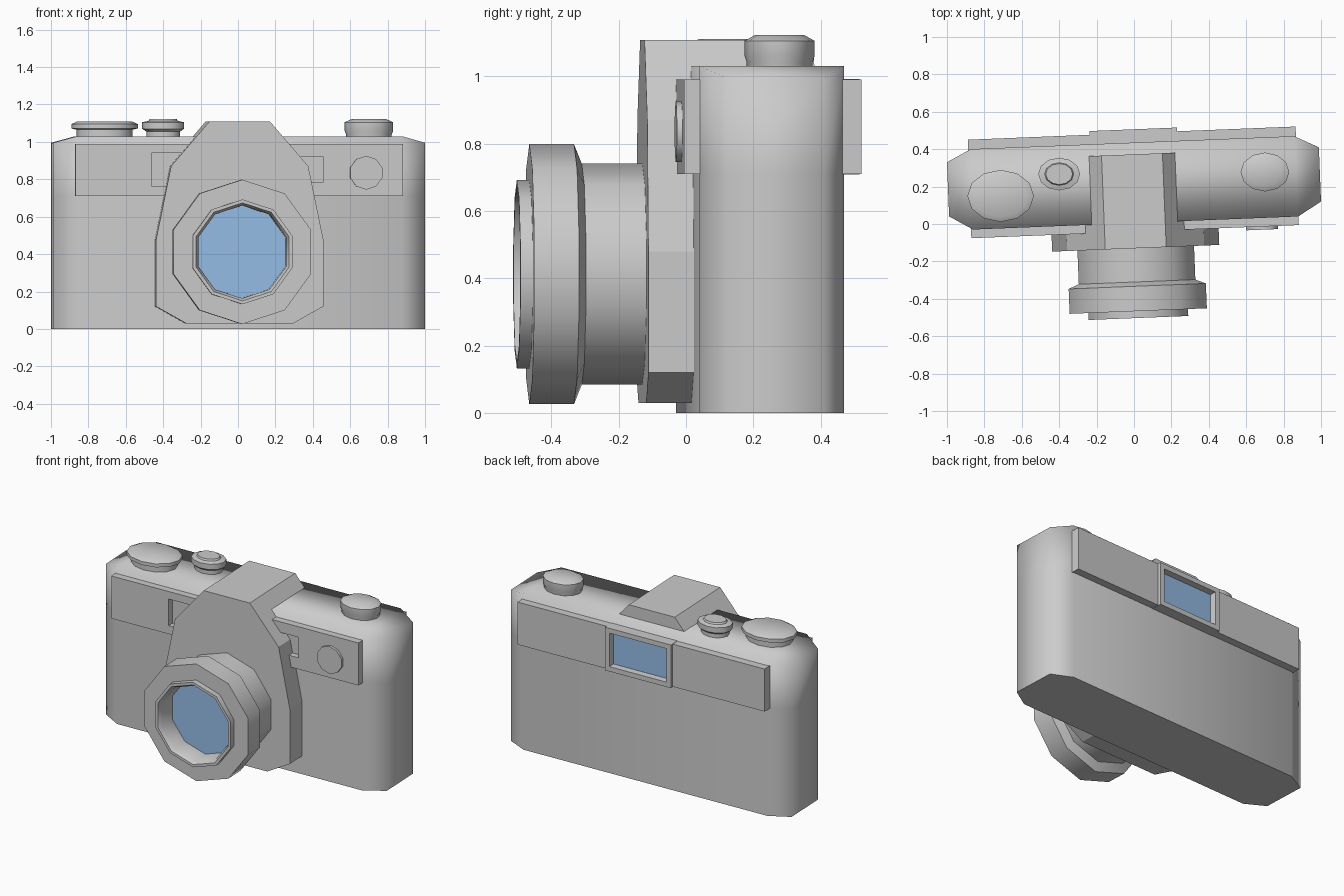
import bpy, bmesh, math
from mathutils import Matrix, Vector

cube = bpy.data.objects.get("Cube")
if cube:
    bpy.data.objects.remove(cube, do_unlink=True)

# the whole camera is turned slightly about the vertical axis
TURN = Matrix.Rotation(math.radians(2.3), 4, 'Z')


def material(name, color):
    m = bpy.data.materials.new(name)
    m.use_nodes = True
    m.diffuse_color = color
    m.node_tree.nodes["Principled BSDF"].inputs["Base Color"].default_value = color
    return m


GREY = material("body_grey", (0.6, 0.6, 0.6, 1))
BLUE = material("glass_blue", (0.31, 0.52, 0.82, 1))


def finish(name, bm, mats=(GREY,), smooth=None):
    bmesh.ops.recalc_face_normals(bm, faces=bm.faces)
    me = bpy.data.meshes.new(name)
    bm.to_mesh(me)
    bm.free()
    for m in mats:
        me.materials.append(m)
    if smooth:
        me.shade_smooth()
        me.set_sharp_from_angle(angle=math.radians(smooth))
    ob = bpy.data.objects.new(name, me)
    ob.matrix_world = TURN
    bpy.context.collection.objects.link(ob)
    return ob


def box_mesh(x0, x1, y0, y1, z0, z1):
    bm = bmesh.new()
    bmesh.ops.create_cube(bm, size=1)
    for v in bm.verts:
        v.co = Vector(((x0 + x1) / 2 + v.co.x * (x1 - x0),
                       (y0 + y1) / 2 + v.co.y * (y1 - y0),
                       (z0 + z1) / 2 + v.co.z * (z1 - z0)))
    return bm


def prism(name, half, y0, y1, cx=0.004):
    """Mirrored front outline pushed from y0 to y1."""
    pts = half + [(-x, z) for x, z in reversed(half)]
    bm = bmesh.new()
    face = bm.faces.new([bm.verts.new((cx + x, y0, z)) for x, z in pts])
    ext = bmesh.ops.extrude_face_region(bm, geom=[face])["geom"]
    bmesh.ops.translate(bm, vec=(0, y1 - y0, 0),
                        verts=[g for g in ext if isinstance(g, bmesh.types.BMVert)])
    return finish(name, bm)


def lathe(name, profile, place, sides=10, mat=GREY, smooth=40):
    """Rings of (radius, height), capped at both ends, moved by a matrix."""
    bm = bmesh.new()
    rings = [[bm.verts.new((r * math.cos(2 * math.pi * i / sides),
                            r * math.sin(2 * math.pi * i / sides), h))
              for i in range(sides)] for r, h in profile]
    for a, b in zip(rings, rings[1:]):
        for i in range(sides):
            j = (i + 1) % sides
            bm.faces.new((a[i], a[j], b[j], b[i]))
    bm.faces.new(rings[0])
    bm.faces.new(rings[-1])
    bm.transform(place)
    return finish(name, bm, (mat,), smooth)


# body: long octagonal block, ends lowered a little, soft top edge
bm = bmesh.new()
half = [(0.87, 0.005), (0.995, 0.08), (0.995, 0.37), (0.865, 0.435)]
plan = half + [(-x, y) for x, y in reversed(half)]
rows = []
for z, end_z in ((0, 0), (0.71, 0.71), (1.03, 0.995)):
    rows.append([bm.verts.new((0.009 + x, y, end_z if abs(x) > 0.9 else z)) for x, y in plan])
for a, b in zip(rows, rows[1:]):
    for i in range(8):
        j = (i + 1) % 8
        bm.faces.new((a[i], a[j], b[j], b[i]))
bm.faces.new(rows[0])
t = rows[-1]
for idx in ((0, 1, 2, 3), (0, 3, 4, 7), (4, 5, 6, 7)):
    bm.faces.new([t[i] for i in idx])
for e in bm.edges:
    e.smooth = not all(v.co.z < 0.01 for v in e.verts)
for f in bm.faces:
    f.smooth = True
finish("body", bm)

# lens mount plate and prism hump
prism("mount_plate", [(0.287, 0.03), (0.447, 0.12), (0.447, 0.48), (0.367, 0.87),
                      (0.163, 1.108)], -0.13, 0.012)
prism("prism_hump", [(0.36, 0.878), (0.163, 1.108)], -0.128, 0.372)

# front strips with a window notch beside the mount
for name, x0, x1, n0, n1, z0, z1 in (
        ("front_strip_right", -0.872, -0.1, -0.465, -0.2, 0.765, 0.94),
        ("front_strip_left", 0.1, 0.88, 0.2, 0.457, 0.785, 0.92)):
    strip = finish(name, box_mesh(x0, x1, -0.041, 0.03, 0.71, 0.99))
    cutter = finish(name + "_cutter", box_mesh(n0, n1, -0.1, -0.002, z0, z1))
    cutter.hide_render = True
    cutter.hide_viewport = True
    cutter.display_type = 'WIRE'
    mod = strip.modifiers.new("notch", 'BOOLEAN')
    mod.operation = 'DIFFERENCE'
    mod.solver = 'EXACT'
    mod.object = cutter

# back strips either side of the eyepiece
finish("back_strip_right", box_mesh(-0.87, -0.21, 0.42, 0.486, 0.71, 0.99))
finish("back_strip_left", box_mesh(0.245, 0.884, 0.42, 0.486, 0.71, 0.99))

# eyepiece block with a sunken window
bm = box_mesh(-0.218, 0.25, 0.42, 0.506, 0.708, 0.992)
bm.normal_update()
back = max(bm.faces, key=lambda f: f.calc_center_median().y)
bmesh.ops.inset_region(bm, faces=[back], thickness=0.045)
bmesh.ops.inset_region(bm, faces=[back], thickness=0.004, depth=-0.04)
back.material_index = 1
finish("eyepiece", bm, (GREY, BLUE))

# lens: axis towards the front, one corner pointing up
AXIS = (Matrix.Translation((0.004, 0, 0.412)) @ Matrix.Rotation(math.pi / 2, 4, 'X')
        @ Matrix.Rotation(math.pi / 2, 4, 'Z'))
lathe("lens_barrel", [(0.328, 0.12), (0.328, 0.31), (0.386, 0.333), (0.386, 0.466),
                      (0.28, 0.466), (0.28, 0.503), (0.262, 0.503), (0.248, 0.48),
                      (0.248, 0.36)], AXIS)
lathe("lens_glass", [(0.246, 0.362), (0.246, 0.368)], AXIS, mat=BLUE)

# round front button
BUTTON = Matrix.Translation((0.684, 0, 0.835)) @ Matrix.Rotation(math.pi / 2, 4, 'X')
lathe("front_button", [(0.09, 0.03), (0.09, 0.058)], BUTTON @ Matrix.Rotation(math.pi / 2, 4, 'Z'))


# oval dials on top
def dial(name, x, y, squash, profile):
    place = TURN.inverted() @ Matrix.Translation((x, y, 0)) @ Matrix.Diagonal((1, squash, 1, 1))
    lathe(name, profile, place, sides=12)


dial("wind_dial", -0.713, 0.15, 0.78, [(0.15, 1.0), (0.15, 1.065), (0.178, 1.072),
                                       (0.178, 1.095), (0.145, 1.11)])
dial("speed_dial", -0.4, 0.267, 0.78, [(0.09, 1.0), (0.09, 1.055), (0.112, 1.07),
                                       (0.112, 1.105), (0.078, 1.112), (0.072, 1.123)])
dial("rewind_dial", 0.7, 0.278, 0.8, [(0.122, 1.0), (0.122, 1.04), (0.13, 1.06),
                                      (0.13, 1.105), (0.09, 1.123)])
